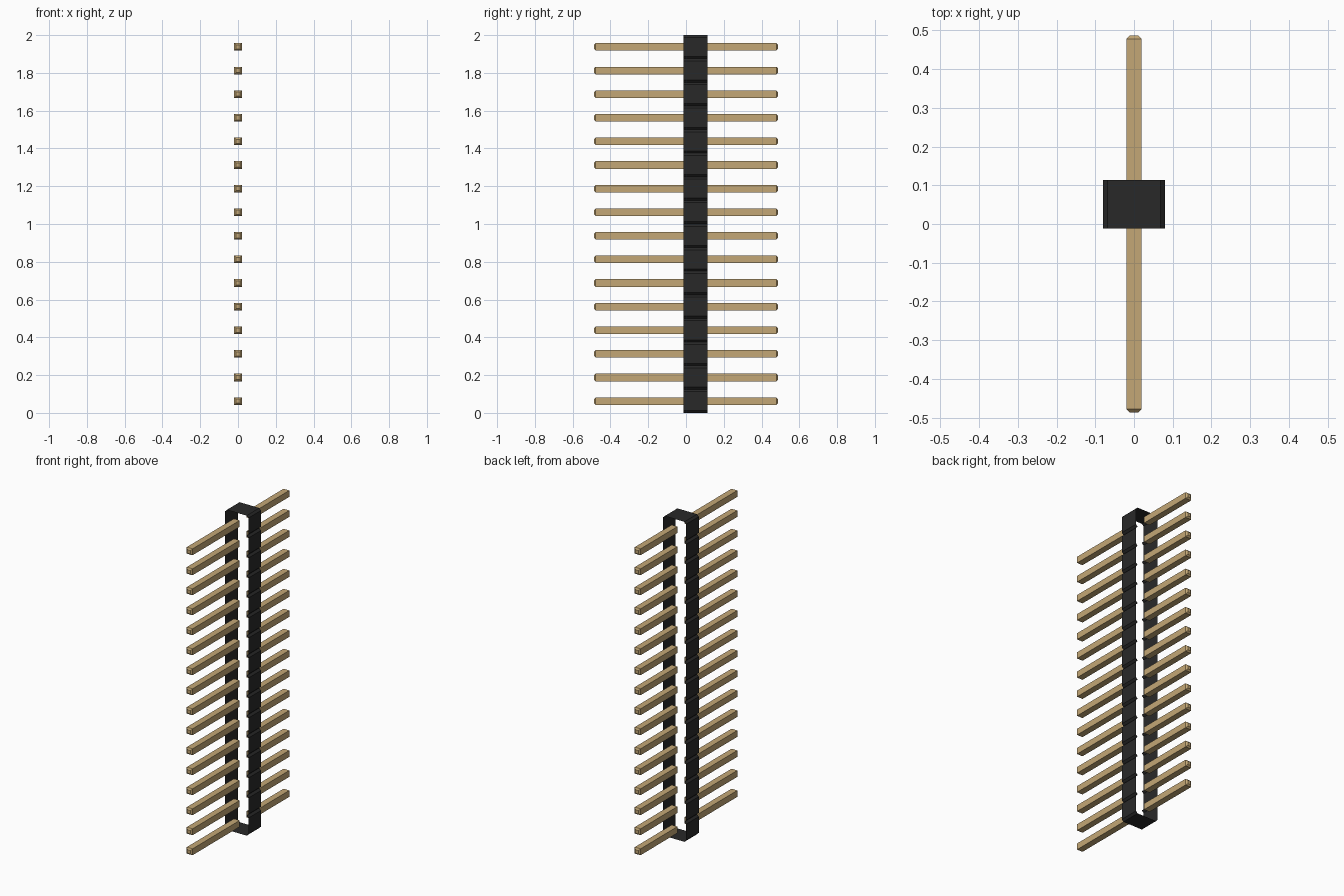
import bpy
import bmesh

if "Cube" in bpy.data.objects:
    bpy.data.objects.remove(bpy.data.objects["Cube"], do_unlink=True)

PINS = 16
PITCH = 2 / PINS
HALF_W, CHAMFER = 0.08, 0.012
FRONT, BACK = -0.012, 0.113
PIN_R, TIP_R = 0.02, 0.011
TIP_Y, TIP_LEN = 0.487, 0.009


def material(name, color):
    mat = bpy.data.materials.new(name)
    mat.use_nodes = True
    mat.diffuse_color = color
    mat.node_tree.nodes["Principled BSDF"].inputs["Base Color"].default_value = color
    return mat


def loft(name, rings, mat, cap_end=False):
    """Skin a list of equal (x, y, z) rings, leaving the start open."""
    bm = bmesh.new()
    loops = [[bm.verts.new(p) for p in ring] for ring in rings]
    for a, b in zip(loops, loops[1:]):
        for i in range(len(a)):
            j = (i + 1) % len(a)
            bm.faces.new((a[i], a[j], b[j], b[i]))
    if cap_end:
        bm.faces.new(loops[-1])
    bmesh.ops.recalc_face_normals(bm, faces=bm.faces)
    mesh = bpy.data.meshes.new(name)
    bm.to_mesh(mesh)
    bm.free()
    mesh.materials.append(mat)
    obj = bpy.data.objects.new(name, mesh)
    bpy.context.collection.objects.link(obj)
    return obj


def square(r, y, z):
    return [(sx * r, y, z + sz * r) for sx, sz in ((-1, -1), (1, -1), (1, 1), (-1, 1))]


black = material("black plastic", (0.022, 0.022, 0.022, 1))
gold = material("dull gold", (0.55, 0.39, 0.18, 1))

# Housing: open sleeve with a notched side between neighbouring cells
side = []
for i in range(PINS):
    low, high = i * PITCH, (i + 1) * PITCH
    side += [(HALF_W - CHAMFER, low), (HALF_W, low + CHAMFER), (HALF_W, high - CHAMFER)]
side.append((HALF_W - CHAMFER, 2))
outline = side + [(-x, z) for x, z in reversed(side)]
loft("housing", [[(x, y, z) for x, z in outline] for y in (FRONT, BACK)], black)

# Pins: square with bevelled tips, a front and a back length per cell
for i in range(PINS):
    z = (i + 0.5) * PITCH
    for label, root, s in (("front", FRONT, -1), ("back", BACK, 1)):
        rings = [square(PIN_R, root, z),
                 square(PIN_R, s * (TIP_Y - TIP_LEN), z),
                 square(TIP_R, s * TIP_Y, z)]
        loft(f"{label}_pin_{i + 1}", rings, gold, cap_end=True)
